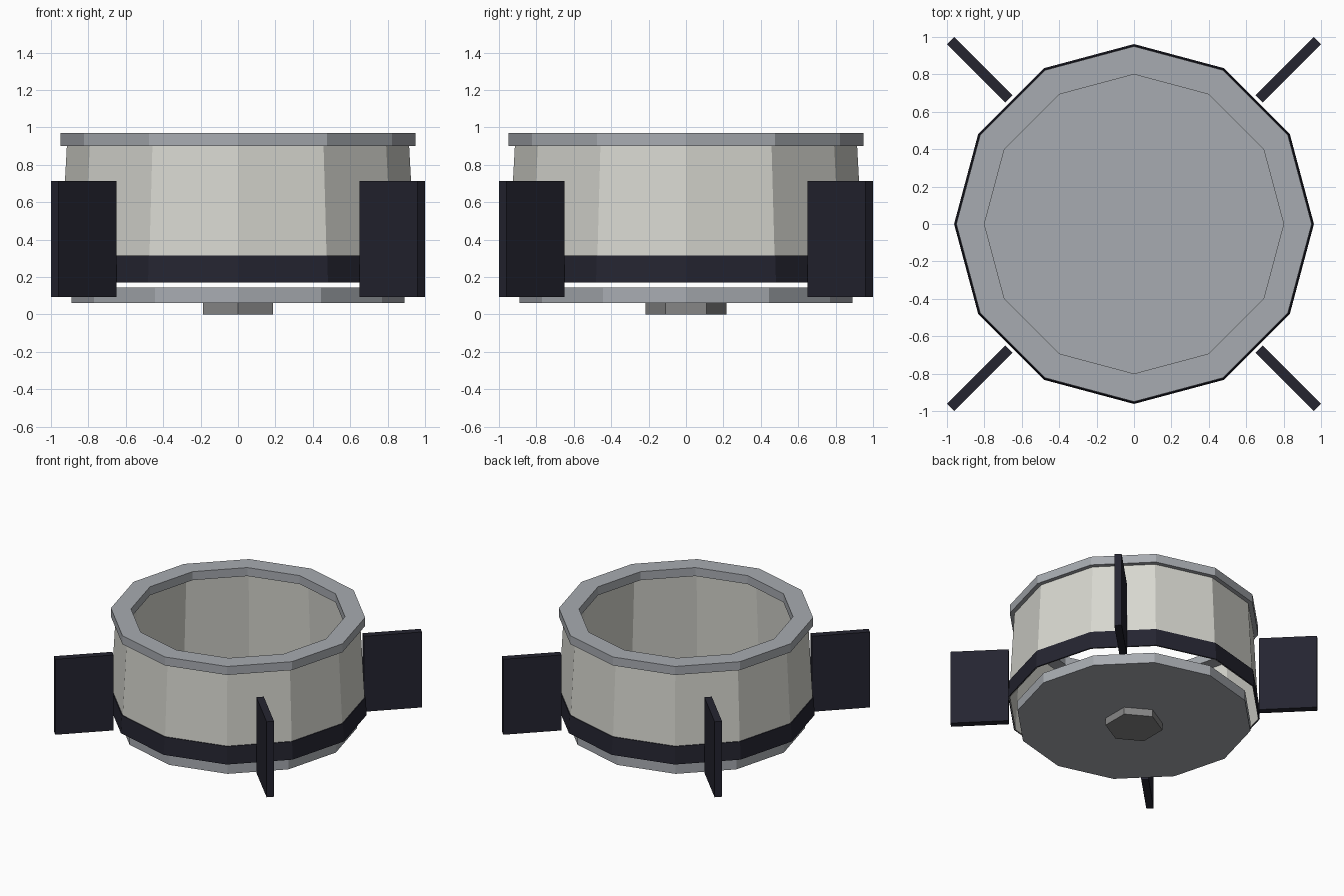
import bpy
import bmesh
from math import cos, sin, pi, radians
from mathutils import Matrix

SIDES = 12

default = bpy.data.objects.get("Cube")
if default:
    bpy.data.objects.remove(default, do_unlink=True)


def material(name, r, g, b):
    mat = bpy.data.materials.new(name)
    mat.use_nodes = True
    mat.diffuse_color = (r, g, b, 1)
    bsdf = mat.node_tree.nodes["Principled BSDF"]
    bsdf.inputs["Base Color"].default_value = (r, g, b, 1)
    bsdf.inputs["Roughness"].default_value = 0.8
    return mat


def add_object(name, bm, mat):
    bmesh.ops.recalc_face_normals(bm, faces=bm.faces)
    mesh = bpy.data.meshes.new(name)
    bm.to_mesh(mesh)
    bm.free()
    mesh.materials.append(mat)
    obj = bpy.data.objects.new(name, mesh)
    bpy.context.scene.collection.objects.link(obj)
    return obj


def ring(name, profile, mat):
    """Turn a closed (radius, height) profile into a faceted ring."""
    bm = bmesh.new()
    loops = []
    for i in range(SIDES):
        a = 2 * pi * i / SIDES
        loops.append([bm.verts.new((r * cos(a), r * sin(a), z)) for r, z in profile])
    n = len(profile)
    for i in range(SIDES):
        a, b = loops[i], loops[(i + 1) % SIDES]
        for j in range(n):
            k = (j + 1) % n
            bm.faces.new((a[j], b[j], b[k], a[k]))
    return add_object(name, bm, mat)


def prism(name, sides, radius, bottom, top, turn, mat):
    """Solid upright prism with its first corner at the given angle."""
    bm = bmesh.new()
    corners = [turn + 2 * pi * i / sides for i in range(sides)]
    base = bm.faces.new([bm.verts.new((radius * cos(a), radius * sin(a), bottom))
                         for a in corners])
    up = bmesh.ops.extrude_face_region(bm, geom=[base])
    verts = [v for v in up["geom"] if isinstance(v, bmesh.types.BMVert)]
    bmesh.ops.translate(bm, verts=verts, vec=(0, 0, top - bottom))
    if base not in bm.faces[:]:
        bm.faces.ensure_lookup_table()
    bmesh.ops.holes_fill(bm, edges=bm.edges, sides=sides)
    return add_object(name, bm, mat)


shell_white = material("warm white", 0.68, 0.68, 0.63)
metal_grey = material("metal grey", 0.39, 0.41, 0.44)
fin_dark = material("dark navy", 0.018, 0.018, 0.03)
nozzle_grey = material("nozzle grey", 0.24, 0.24, 0.24)

# Thin tapered wall, open at both ends
ring("body_wall", [(0.955, 0.17), (0.915, 0.9), (0.909, 0.9), (0.949, 0.17)], shell_white)

# Dark stripe wrapped around the foot of the wall
ring("lower_band", [(0.962, 0.17), (0.954, 0.315), (0.944, 0.315), (0.952, 0.17)], fin_dark)

# Flat collar on top
ring("top_rim", [(0.95, 0.9), (0.95, 0.97), (0.8, 0.97), (0.8, 0.9)], metal_grey)

# Separate floor plate and the small hexagonal nozzle beneath it
prism("floor_plate", SIDES, 0.89, 0.06, 0.145, 0, metal_grey)
prism("nozzle", 6, 0.217, 0, 0.065, pi / 2, nozzle_grey)

# Four diagonal fins
for i, label in enumerate(("back_left", "back_right", "front_right", "front_left")):
    bm = bmesh.new()
    bmesh.ops.create_cube(bm, size=1)
    bmesh.ops.scale(bm, verts=bm.verts, vec=(0.44, 0.056, 0.62))
    bmesh.ops.translate(bm, verts=bm.verts, vec=(1.166, 0, 0.403))
    bmesh.ops.rotate(bm, verts=bm.verts, cent=(0, 0, 0),
                     matrix=Matrix.Rotation(radians(45 + 90 * i), 3, 'Z'))
    add_object(label + "_fin", bm, fin_dark)
